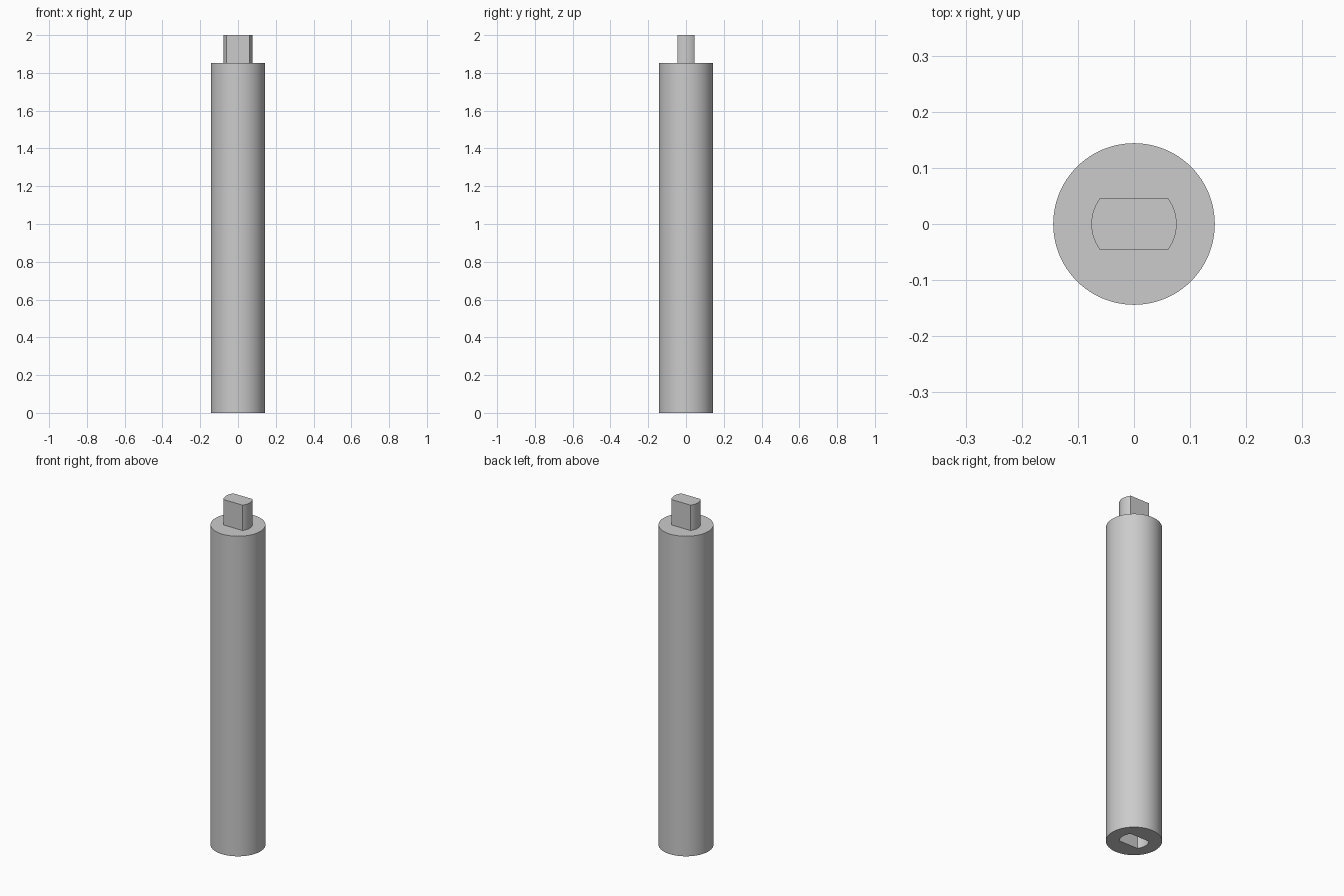
import bpy
import bmesh
import math

cube = bpy.data.objects.get("Cube")
if cube:
    bpy.data.objects.remove(cube, do_unlink=True)

TOTAL = 2.0
SHOULDER = 1.853        # height where the shaft ends and the tang begins
SHAFT_R = 0.144
TANG_R = 0.076
TANG_HALF = 0.046       # half thickness across the flats
SOCKET_DEPTH = TOTAL - SHOULDER

steel = bpy.data.materials.new("light_grey")
steel.use_nodes = True
GREY = (0.6, 0.6, 0.6, 1)
steel.diffuse_color = GREY
steel.node_tree.nodes["Principled BSDF"].inputs["Base Color"].default_value = GREY


def circle(radius, count=96):
    turns = [math.tau * i / count for i in range(count)]
    return [(radius * math.cos(a), radius * math.sin(a)) for a in turns]


def double_d(radius, half, steps=16):
    """Round outline with two parallel flats facing front and back."""
    limit = math.asin(half / radius)
    arc = [limit * (2 * i / steps - 1) for i in range(steps + 1)]
    angles = arc + [a + math.pi for a in arc]
    return [(radius * math.cos(a), radius * math.sin(a)) for a in angles]


def prism(name, outline, bottom, top):
    """Extrude a flat outline upwards into a closed solid."""
    bm = bmesh.new()
    base = bm.faces.new([bm.verts.new((x, y, bottom)) for x, y in outline])
    grown = bmesh.ops.extrude_face_region(bm, geom=[base], use_keep_orig=True)
    raised = [g for g in grown["geom"] if isinstance(g, bmesh.types.BMVert)]
    bmesh.ops.translate(bm, verts=raised, vec=(0, 0, top - bottom))
    bmesh.ops.recalc_face_normals(bm, faces=bm.faces)
    mesh = bpy.data.meshes.new(name)
    bm.to_mesh(mesh)
    bm.free()
    mesh.materials.append(steel)
    obj = bpy.data.objects.new(name, mesh)
    bpy.context.collection.objects.link(obj)
    return obj


def activate(obj):
    bpy.ops.object.select_all(action="DESELECT")
    obj.select_set(True)
    bpy.context.view_layer.objects.active = obj


# Shaft, tang on top, and a matching cutter for the socket underneath
shaft = prism("shaft", circle(SHAFT_R), 0, SHOULDER)
tang = prism("tang", double_d(TANG_R, TANG_HALF), SHOULDER, TOTAL)
cutter = prism("socket_cutter", double_d(TANG_R, TANG_HALF), -0.1, SOCKET_DEPTH)
cutter.hide_render = True

# Cut the socket into the bottom of the shaft
cut = shaft.modifiers.new("socket", "BOOLEAN")
cut.operation = "DIFFERENCE"
cut.solver = "EXACT"
cut.object = cutter
activate(shaft)
bpy.ops.object.modifier_apply(modifier=cut.name)
bpy.data.objects.remove(cutter, do_unlink=True)

# Smooth the round walls, keep rims and flats crisp
for part in (shaft, tang):
    activate(part)
    bpy.ops.object.shade_smooth_by_angle(angle=math.radians(25))
